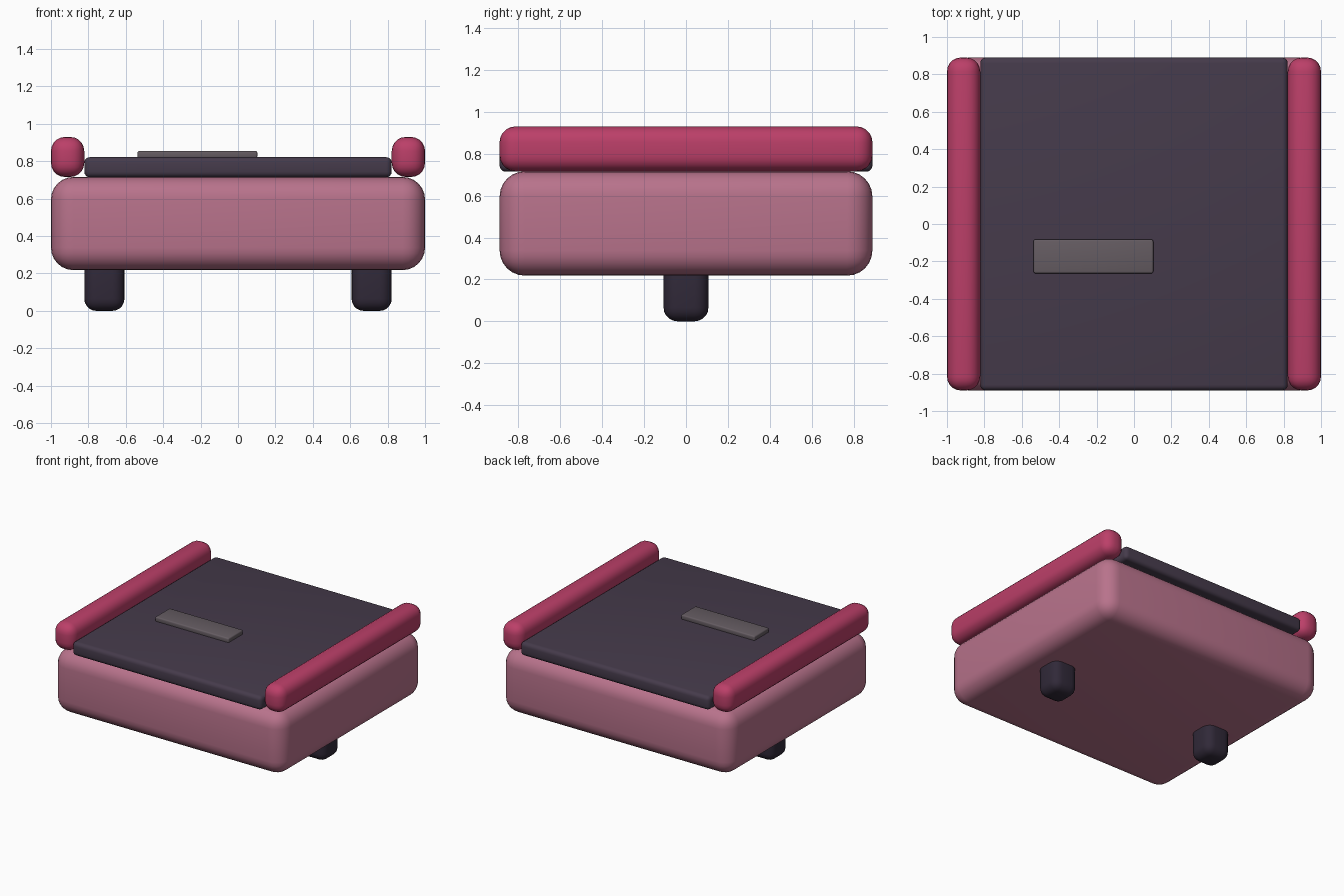
import bpy
import bmesh
import math

if "Cube" in bpy.data.objects:
    bpy.data.objects.remove(bpy.data.objects["Cube"])


def material(name, rgb):
    m = bpy.data.materials.new(name)
    m.diffuse_color = (*rgb, 1.0)
    m.use_nodes = True
    m.node_tree.nodes["Principled BSDF"].inputs["Base Color"].default_value = m.diffuse_color
    return m


def rounded_box(name, x, y, z, radius, mat, segments=5):
    """Box given by its (min, max) extent on each axis, all edges rounded."""
    bm = bmesh.new()
    bmesh.ops.create_cube(bm, size=1.0)
    for v in bm.verts:
        for i, (lo, hi) in enumerate((x, y, z)):
            v.co[i] = lo if v.co[i] < 0 else hi
    mesh = bpy.data.meshes.new(name)
    bm.to_mesh(mesh)
    bm.free()
    mesh.materials.append(mat)
    ob = bpy.data.objects.new(name, mesh)
    bpy.context.collection.objects.link(ob)
    bev = ob.modifiers.new("rounding", 'BEVEL')
    bev.width = radius
    bev.segments = segments
    bev.limit_method = 'NONE'
    bpy.ops.object.select_all(action='DESELECT')
    ob.select_set(True)
    bpy.context.view_layer.objects.active = ob
    bpy.ops.object.modifier_apply(modifier=bev.name)
    bpy.ops.object.shade_smooth_by_angle(angle=math.radians(40))
    return ob


pink = material("pink", (0.48, 0.17, 0.26))
crimson = material("crimson", (0.50, 0.05, 0.14))
slate = material("slate", (0.06, 0.043, 0.07))
grey = material("grey", (0.13, 0.107, 0.122))
dark = material("dark", (0.03, 0.022, 0.04))

DEPTH = (-0.89, 0.89)

# Main body
rounded_box("body", (-1, 1), DEPTH, (0.218, 0.716), 0.12, pink, 6)

# Top panel with its small raised plate
rounded_box("top_panel", (-0.822, 0.822), DEPTH, (0.714, 0.822), 0.03, slate, 4)
rounded_box("raised_plate", (-0.537, 0.103), (-0.264, -0.083),
            (0.815, 0.856), 0.01, grey, 3)

# Side rails and feet, one of each per side
for side, s in (("left", -1), ("right", 1)):
    rounded_box(side + "_rail", sorted((s * 0.822, s * 1.0)), DEPTH,
                (0.716, 0.93), 0.075, crimson)
    rounded_box(side + "_foot", sorted((s * 0.607, s * 0.822)), (-0.107, 0.107),
                (0.0, 0.29), 0.065, dark)
